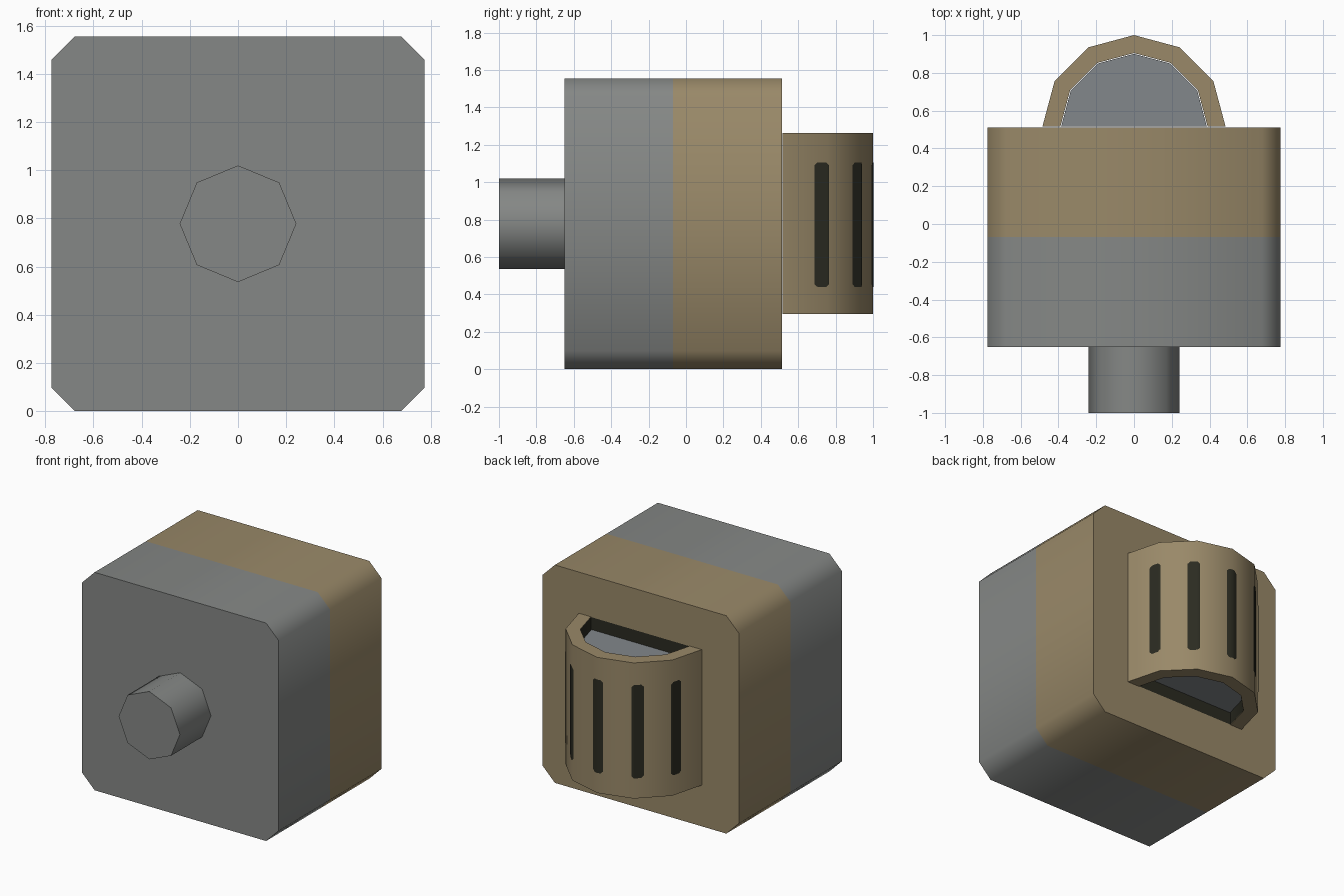
import bpy, bmesh, math
from mathutils import Vector

if "Cube" in bpy.data.objects:
    bpy.data.objects.remove(bpy.data.objects["Cube"])


def mat(name, rgb):
    m = bpy.data.materials.new(name)
    m.diffuse_color = (*rgb, 1)
    m.use_nodes = True
    m.node_tree.nodes["Principled BSDF"].inputs["Base Color"].default_value = m.diffuse_color
    return m


GREY = mat("grey metal", (0.235, 0.245, 0.238))
TAN = mat("tan casing", (0.32, 0.25, 0.14))
DARK = mat("dark vent", (0.024, 0.024, 0.015))
CORE = mat("core grey", (0.225, 0.245, 0.26))


def finish(name, bm, mats):
    bmesh.ops.recalc_face_normals(bm, faces=bm.faces)
    me = bpy.data.meshes.new(name)
    bm.to_mesh(me)
    bm.free()
    for m in mats:
        me.materials.append(m)
    for p in me.polygons:
        p.use_smooth = True
    me.set_sharp_from_angle(angle=math.radians(50))
    ob = bpy.data.objects.new(name, me)
    bpy.context.collection.objects.link(ob)
    return ob


def loft(name, outline, levels, place, mats):
    """Sweep a closed outline through levels; band i gets material i."""
    bm = bmesh.new()
    rings = [[bm.verts.new(place(p, l)) for p in outline] for l in levels]
    n = len(outline)
    for i in range(len(levels) - 1):
        for j in range(n):
            k = (j + 1) % n
            f = bm.faces.new((rings[i][j], rings[i][k], rings[i + 1][k], rings[i + 1][j]))
            f.material_index = min(i, len(mats) - 1)
    bm.faces.new(rings[0])
    bm.faces.new(rings[-1]).material_index = len(mats) - 1
    return finish(name, bm, mats)


def along_y(p, l):
    return (p[0], l, p[1])


def along_z(p, l):
    return (p[0], p[1], l)


# Chamfered housing: grey front half, tan rear half
W, H, C = 0.775, 1.555, 0.098
MID = H / 2
corner = [(W, MID - C), (W - C, MID)]
right = [(W - C, -MID), (W, -MID + C)] + corner
left = [(-x, -z) for x, z in right]
housing = [(x, z + MID) for x, z in right + left]
loft("housing", housing, [-0.65, -0.07, 0.512], along_y, [GREY, TAN])

# Octagonal shaft
shaft = [(0.242 * math.cos(i * math.pi / 4), MID + 0.242 * math.sin(i * math.pi / 4)) for i in range(8)]
loft("shaft", shaft, [-1.0, -0.65], along_y, [GREY])


# Half-round vent cage, open at top and bottom
Y0, R_OUT, R_IN = 0.515, 0.485, 0.39


def arc(r):
    return [(r * math.cos(i * math.pi / 6), Y0 + r * math.sin(i * math.pi / 6)) for i in range(7)]


Z0, Z1 = 0.295, 1.263
loft("vent_cage", arc(R_OUT) + arc(R_IN)[::-1], [Z0, Z1], along_z, [TAN])

# Dark lining inside the cage
lining = arc(R_IN - 0.001)
bm = bmesh.new()
lo = [bm.verts.new((x, y, Z0 + 0.002)) for x, y in lining]
hi = [bm.verts.new((x, y, Z1 - 0.002)) for x, y in lining]
for i in range(len(lining)):
    j = (i + 1) % len(lining)
    bm.faces.new((lo[i], lo[j], hi[j], hi[i]))
lin = finish("cage_lining", bm, [DARK])
lin.data.flip_normals()

# Grey core recessed inside the cage
loft("cage_core", arc(R_IN - 0.004), [Z0 + 0.09, Z1 - 0.09], along_z, [CORE])

# Vent slots: thin dark plates folded around the cage corners
outer = [Vector(p) for p in arc(R_OUT + 0.003)]
SIDE = (outer[1] - outer[0]).length


def on_cage(s):
    i = min(int(s / SIDE), 5)
    return outer[i].lerp(outer[i + 1], s / SIDE - i)


HALF_W, HALF_H, ROUND = 0.042, 0.333, 0.018
for n, s in enumerate((0.219, 0.48, 3 * SIDE, 6 * SIDE - 0.48, 6 * SIDE - 0.219)):
    fold = round(s / SIDE) * SIDE
    stops = sorted([s - HALF_W, s - HALF_W + ROUND, fold, s + HALF_W - ROUND, s + HALF_W])
    bm = bmesh.new()
    cols = []
    for t in stops:
        inset = max(0, abs(t - s) - (HALF_W - ROUND))
        h = HALF_H - inset * 0.9
        p = on_cage(t)
        cols.append([bm.verts.new((p.x, p.y, MID - 0.005 + d)) for d in (-h, h)])
    for a, b in zip(cols, cols[1:]):
        bm.faces.new((a[0], b[0], b[1], a[1]))
    slot = finish(f"vent_slot_{n + 1}", bm, [DARK])
    if slot.data.polygons[1].normal.dot(slot.data.polygons[1].center - Vector((0, Y0, MID))) < 0:
        slot.data.flip_normals()
